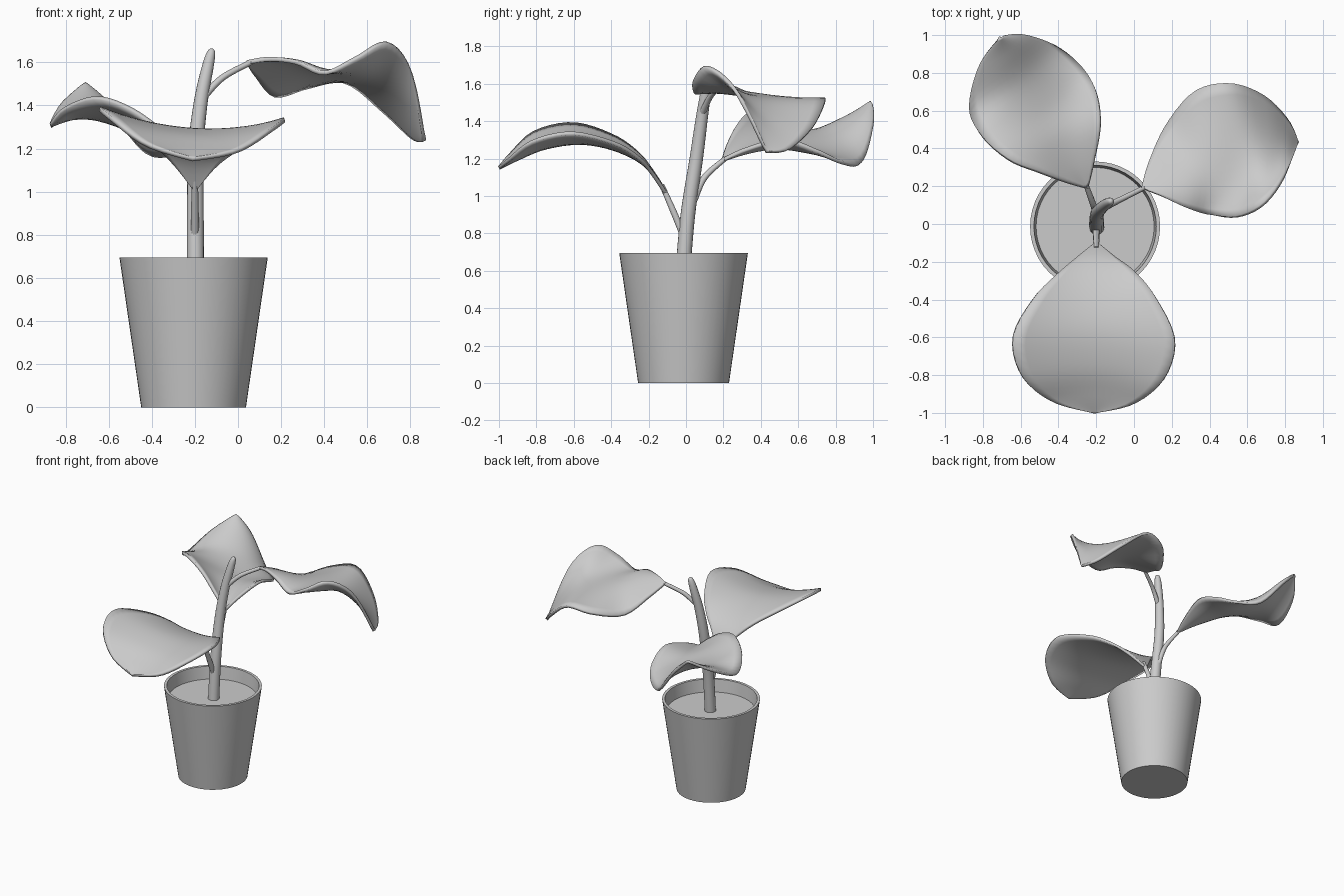
import bpy, bmesh, math
from mathutils import Vector

if "Cube" in bpy.data.objects:
    bpy.data.objects.remove(bpy.data.objects["Cube"])


def spline(pts, t):
    """Smooth curve through the points, t from 0 to 1."""
    n = len(pts) - 1
    i = min(int(t * n), n - 1)
    f = t * n - i
    a, b, c, d = (Vector(pts[max(0, min(n, i + k))]) for k in (-1, 0, 1, 2))
    return 0.5 * (2 * b + (c - a) * f + (2 * a - 5 * b + 4 * c - d) * f * f
                  + (3 * b - a - 3 * c + d) * f ** 3)


def add_mesh(name, bm, angle=40):
    bmesh.ops.remove_doubles(bm, verts=bm.verts, dist=1e-5)
    bmesh.ops.recalc_face_normals(bm, faces=bm.faces)
    me = bpy.data.meshes.new(name)
    bm.to_mesh(me)
    bm.free()
    ob = bpy.data.objects.new(name, me)
    bpy.context.collection.objects.link(ob)
    bpy.ops.object.select_all(action='DESELECT')
    bpy.context.view_layer.objects.active = ob
    ob.select_set(True)
    bpy.ops.object.shade_smooth_by_angle(angle=math.radians(angle))
    return ob


def lathe(name, profile, centre, steps=48):
    bm = bmesh.new()
    vs = [bm.verts.new((r, 0, z)) for r, z in profile]
    es = [bm.edges.new(p) for p in zip(vs, vs[1:])]
    bmesh.ops.spin(bm, geom=vs + es, cent=(0, 0, 0), axis=(0, 0, 1),
                   angle=2 * math.pi, steps=steps)
    bmesh.ops.translate(bm, verts=bm.verts, vec=centre)
    return add_mesh(name, bm)


def tube(name, path, sides=16, steps=20):
    """Tapered tube; each path point is (x, y, z, radius)."""
    bm = bmesh.new()
    rings = []
    for i in range(steps + 1):
        p = spline([q[:3] for q in path], i / steps)
        r = spline([(q[3], 0, 0) for q in path], i / steps).x
        d = (spline([q[:3] for q in path], min(1, i / steps + 0.02))
             - spline([q[:3] for q in path], max(0, i / steps - 0.02))).normalized()
        u = d.cross(Vector((0, 1, 0))).normalized()
        w = d.cross(u)
        rings.append([bm.verts.new(p + r * (math.cos(a) * u + math.sin(a) * w))
                      for a in (2 * math.pi * k / sides for k in range(sides))])
    for a, b in zip(rings, rings[1:]):
        for k in range(sides):
            bm.faces.new((a[k], a[k - 1], b[k - 1], b[k]))
    bm.faces.new(rings[0])
    bm.faces.new(rings[-1])
    return add_mesh(name, bm, 60)


def leaf(name, base, tip, left, middle, right, rows=32, cols=14):
    """Blade spanned by two edge curves and a midrib, curved across."""
    bm = bmesh.new()
    grid = []
    for i in range(rows + 1):
        l, m, r = (spline([base] + e + [tip], i / rows) for e in (left, middle, right))
        row = []
        for j in range(cols + 1):
            v = 2 * j / cols - 1
            row.append(bm.verts.new(m + v * (r - l) / 2 + v * v * ((r + l) / 2 - m)))
        grid.append(row)
    for a, b in zip(grid, grid[1:]):
        for j in range(cols):
            bm.faces.new((a[j], a[j + 1], b[j + 1], b[j]))
    ob = add_mesh(name, bm, 50)
    mod = ob.modifiers.new("thickness", 'SOLIDIFY')
    mod.thickness = 0.02
    mod.offset = 0
    return ob


# Pot and soil
centre = (-0.206, -0.013, 0)
lathe("pot", [(0, 0), (0.243, 0), (0.344, 0.695), (0.324, 0.695), (0.31, 0.58)], centre)
lathe("soil", [(0, 0.6), (0.314, 0.6)], centre)

# Main stem
tube("stem", [(-0.197, -0.018, 0.58, 0.04), (-0.198, 0.01, 0.9, 0.039),
              (-0.195, 0.055, 1.2, 0.036), (-0.172, 0.085, 1.42, 0.032),
              (-0.14, 0.11, 1.58, 0.027), (-0.124, 0.12, 1.645, 0.019),
              (-0.119, 0.124, 1.662, 0.006)], steps=36)

# Leaf stalks
tube("front_stalk", [(-0.2, -0.02, 0.8, 0.018), (-0.2, -0.06, 0.9, 0.018),
                     (-0.2, -0.13, 1.06, 0.014)], 10)
tube("back_stalk", [(-0.2, 0.045, 0.98, 0.018), (-0.215, 0.1, 1.1, 0.017),
                    (-0.255, 0.21, 1.2, 0.013)], 10)
tube("right_stalk", [(-0.16, 0.085, 1.44, 0.018), (-0.07, 0.13, 1.53, 0.015),
                     (0.06, 0.195, 1.6, 0.013)], 10)

# Leaf blades
leaf("front_leaf", (-0.2, -0.1, 1.0), (-0.21, -1.0, 1.15),
     [(-0.3, -0.18, 1.13), (-0.4, -0.26, 1.23), (-0.53, -0.39, 1.32),
      (-0.64, -0.6, 1.385), (-0.59, -0.81, 1.34), (-0.43, -0.94, 1.22)],
     [(-0.2, -0.2, 1.15), (-0.2, -0.35, 1.24), (-0.2, -0.55, 1.285),
      (-0.2, -0.75, 1.26), (-0.21, -0.9, 1.2)],
     [(-0.1, -0.18, 1.12), (0.0, -0.25, 1.2), (0.11, -0.38, 1.28),
      (0.215, -0.61, 1.335), (0.16, -0.82, 1.29), (0.0, -0.95, 1.19)])

leaf("right_leaf", (0.04, 0.19, 1.6), (0.865, 0.43, 1.235),
     [(0.08, 0.33, 1.54), (0.17, 0.52, 1.445), (0.32, 0.7, 1.485),
      (0.5, 0.745, 1.51), (0.68, 0.68, 1.37), (0.81, 0.55, 1.25)],
     [(0.18, 0.23, 1.59), (0.33, 0.29, 1.56), (0.5, 0.33, 1.54),
      (0.66, 0.38, 1.51), (0.79, 0.41, 1.39)],
     [(0.14, 0.15, 1.615), (0.27, 0.09, 1.6), (0.4, 0.05, 1.55),
      (0.55, 0.04, 1.62), (0.69, 0.11, 1.69), (0.8, 0.26, 1.57)])

leaf("back_leaf", (-0.245, 0.19, 1.19), (-0.71, 0.99, 1.5),
     [(-0.35, 0.22, 1.28), (-0.5, 0.275, 1.385), (-0.66, 0.34, 1.435),
      (-0.81, 0.47, 1.38), (-0.87, 0.62, 1.305), (-0.82, 0.84, 1.4)],
     [(-0.31, 0.31, 1.235), (-0.39, 0.46, 1.27), (-0.48, 0.61, 1.28),
      (-0.58, 0.77, 1.33), (-0.66, 0.91, 1.43)],
     [(-0.215, 0.32, 1.25), (-0.18, 0.52, 1.3), (-0.2, 0.7, 1.24),
      (-0.28, 0.83, 1.18), (-0.42, 0.94, 1.18), (-0.59, 1.0, 1.38)])
